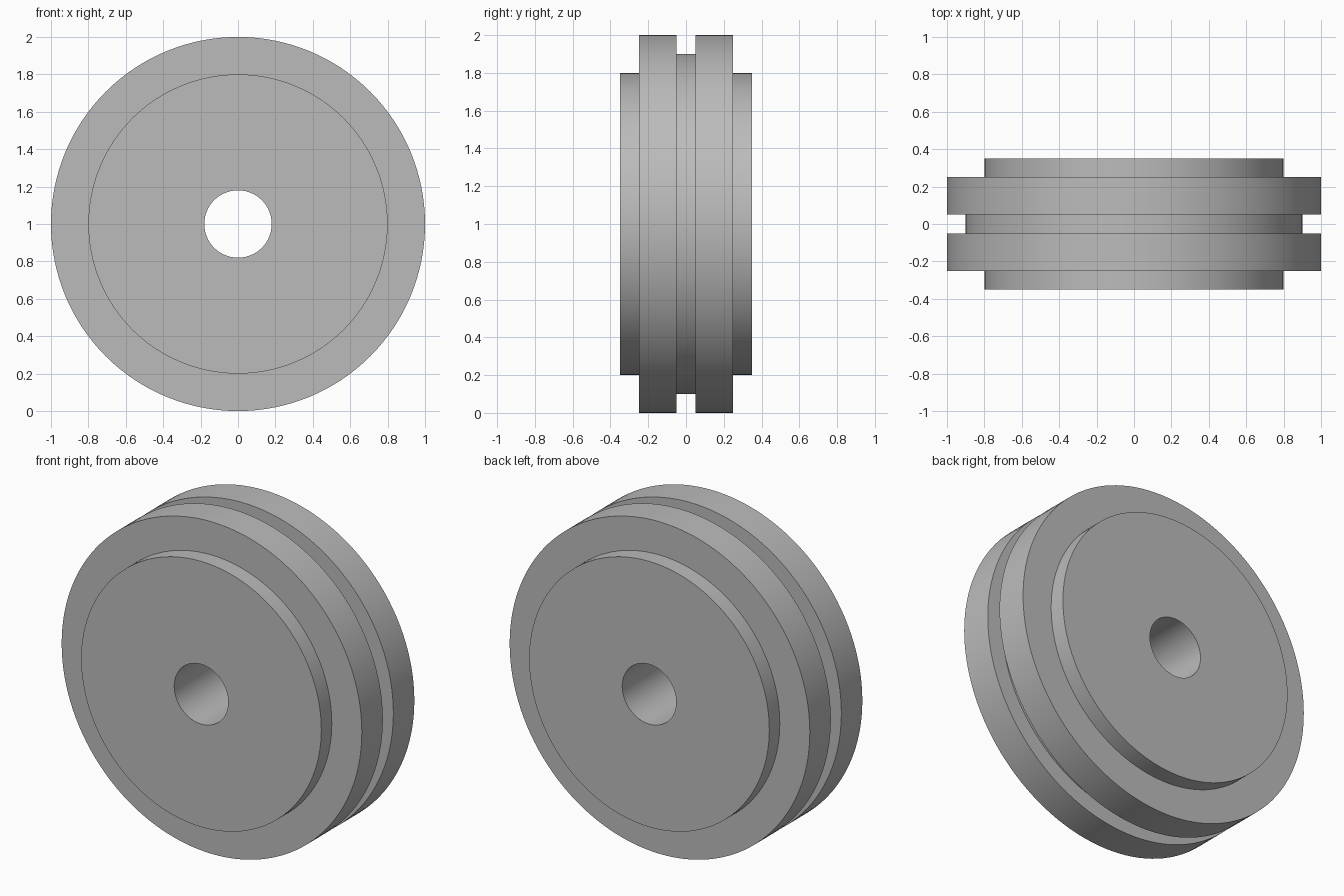
import bpy
import bmesh
from math import radians, sin, cos, tau

cube = bpy.data.objects.get("Cube")
if cube:
    bpy.data.objects.remove(cube, do_unlink=True)

SEGMENTS = 128
BORE = 0.18

# Plain grey metal
grey = bpy.data.materials.new("grey metal")
grey.use_nodes = True
colour = (0.5, 0.5, 0.5, 1)
grey.diffuse_color = colour
grey.node_tree.nodes["Principled BSDF"].inputs["Base Color"].default_value = colour

# Half of the closed cross-section as (radius, y): hub, rim, groove
half = [(BORE, 0.35), (0.8, 0.35), (0.8, 0.25), (1, 0.25), (1, 0.05), (0.9, 0.05)]
profile = half + [(r, -y) for r, y in reversed(half)]

# Revolve the section around the axle
bm = bmesh.new()
rings = []
for i in range(SEGMENTS):
    a = tau * i / SEGMENTS
    rings.append([bm.verts.new((r * cos(a), y, 1 + r * sin(a))) for r, y in profile])
for i in range(SEGMENTS):
    ring, following = rings[i], rings[(i + 1) % SEGMENTS]
    for j in range(len(profile)):
        k = (j + 1) % len(profile)
        bm.faces.new((ring[j], ring[k], following[k], following[j]))
bmesh.ops.recalc_face_normals(bm, faces=bm.faces)

mesh = bpy.data.meshes.new("grooved_wheel")
bm.to_mesh(mesh)
bm.free()
mesh.materials.append(grey)
wheel = bpy.data.objects.new("grooved_wheel", mesh)
bpy.context.collection.objects.link(wheel)

# Smooth round walls, crisp steps
bpy.context.view_layer.objects.active = wheel
wheel.select_set(True)
bpy.ops.object.shade_smooth_by_angle(angle=radians(30))
